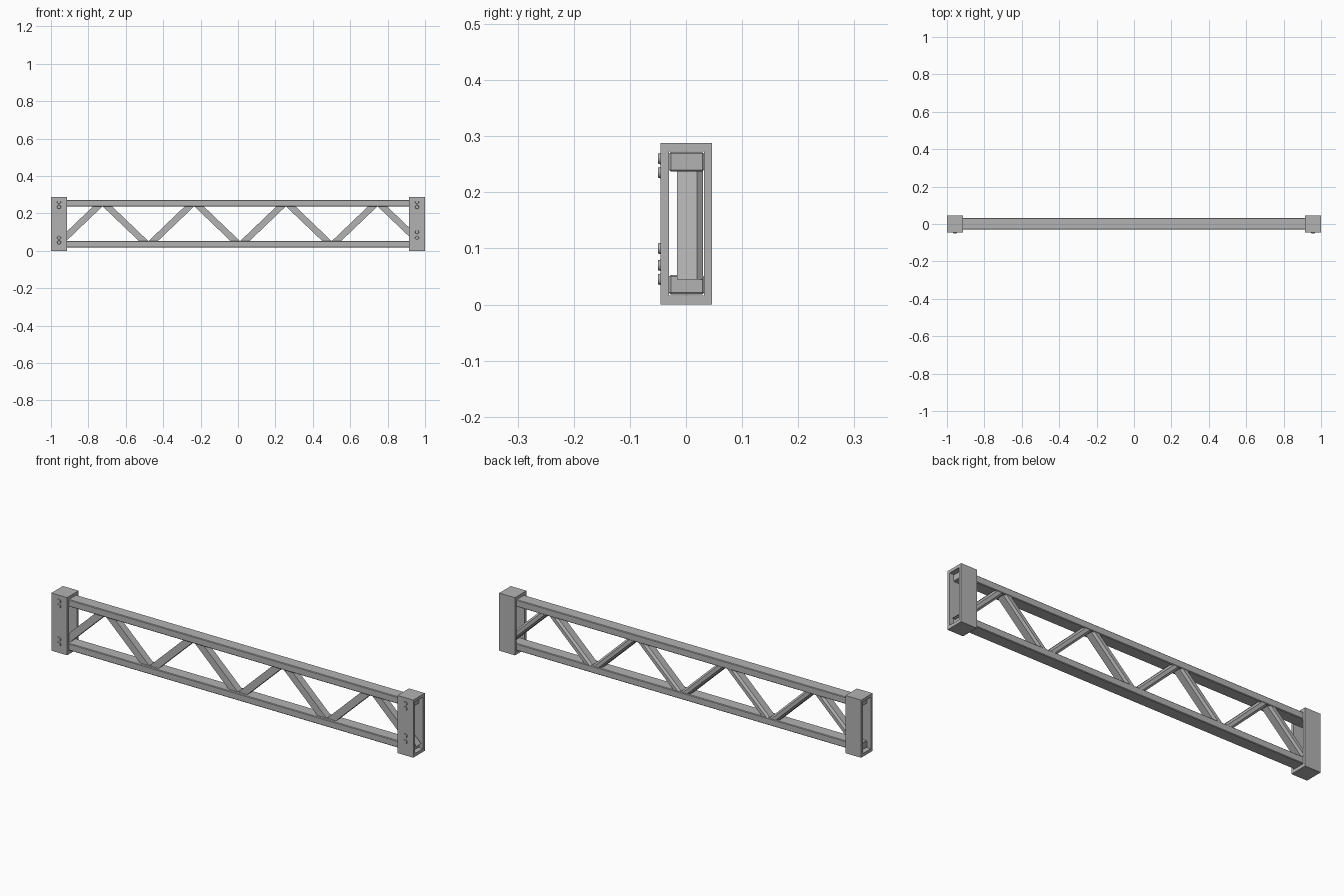
import bpy, bmesh
from mathutils import Vector, Matrix

cube = bpy.data.objects.get("Cube")
if cube:
    bpy.data.objects.remove(cube, do_unlink=True)

GREY = (0.45, 0.45, 0.45, 1)
steel = bpy.data.materials.new("grey steel")
steel.use_nodes = True
steel.diffuse_color = GREY
steel.node_tree.nodes["Principled BSDF"].inputs["Base Color"].default_value = GREY


def prism(name, section, offset, ring=None):
    """Extrude a closed section along offset; with a second ring, make an open frame."""
    bm = bmesh.new()
    start = [Vector(p) for p in section]
    loops = [start, [p + offset for p in start]]
    if ring:
        inner = [Vector(p) for p in ring]
        loops += [[p + offset for p in inner], inner]
    rows = [[bm.verts.new(p) for p in loop] for loop in loops]
    n = len(start)
    pairs = list(zip(rows, rows[1:]))
    if ring:
        pairs.append((rows[-1], rows[0]))
    else:
        bm.faces.new(rows[0])
        bm.faces.new(rows[1])
    for a, b in pairs:
        for i in range(n):
            j = (i + 1) % n
            bm.faces.new((a[i], a[j], b[j], b[i]))
    return finish(name, bm)


def finish(name, bm):
    bmesh.ops.recalc_face_normals(bm, faces=bm.faces)
    mesh = bpy.data.meshes.new(name)
    bm.to_mesh(mesh)
    bm.free()
    mesh.materials.append(steel)
    obj = bpy.data.objects.new(name, mesh)
    bpy.context.collection.objects.link(obj)
    return obj


def rectangle(x, y0, y1, z0, z1):
    return [(x, y0, z0), (x, y1, z0), (x, y1, z1), (x, y0, z1)]


# Long horizontal chords with slightly eased edges
for name, z in (("lower_chord", 0.018), ("upper_chord", 0.237)):
    chord = prism(name, rectangle(-0.98, -0.03, 0.032, z, z + 0.035), Vector((1.96, 0, 0)))
    bevel = chord.modifiers.new("eased edges", "BEVEL")
    bevel.width = 0.003
    bevel.segments = 1

# Zigzag web bars, chamfered along the back, with ends buried in the chords
SECTION = [(-0.025, -0.016), (0.025, -0.016), (0.025, 0.02),
           (0.012, 0.03), (-0.012, 0.03), (-0.025, 0.02)]
PITCH = 0.245
LOW, HIGH = 0.045, 0.245
INSET = 0.018
for i in range(8):
    left = -0.969 + i * PITCH + INSET
    right = left + PITCH - 2 * INSET
    bottom, top = (left, right) if i % 2 == 0 else (right, left)
    prism(f"web_bar_{i + 1}", [(bottom + x, y, LOW) for x, y in SECTION],
          Vector((top - bottom, 0, HIGH - LOW)))

# Open rectangular end collars, and raised studs on their fronts
STUDS = {"right": (0.045, 0.07, 0.235, 0.26), "left": (0.07, 0.1, 0.235, 0.26)}
for side, x0, stud_x in (("right", -1, -0.957), ("left", 0.913, 0.957)):
    prism(f"{side}_end_collar", rectangle(x0, -0.045, 0.046, 0, 0.288),
          Vector((0.087, 0, 0)), rectangle(x0, -0.03, 0.032, 0.016, 0.273))
    bm = bmesh.new()
    for z in STUDS[side]:
        place = Matrix.Translation((stud_x, -0.046, z)) @ Matrix.Rotation(1.5708, 4, "X")
        bmesh.ops.create_cone(bm, cap_ends=True, segments=16, radius1=0.011,
                              radius2=0.009, depth=0.007, matrix=place)
    finish(f"{side}_collar_studs", bm)
